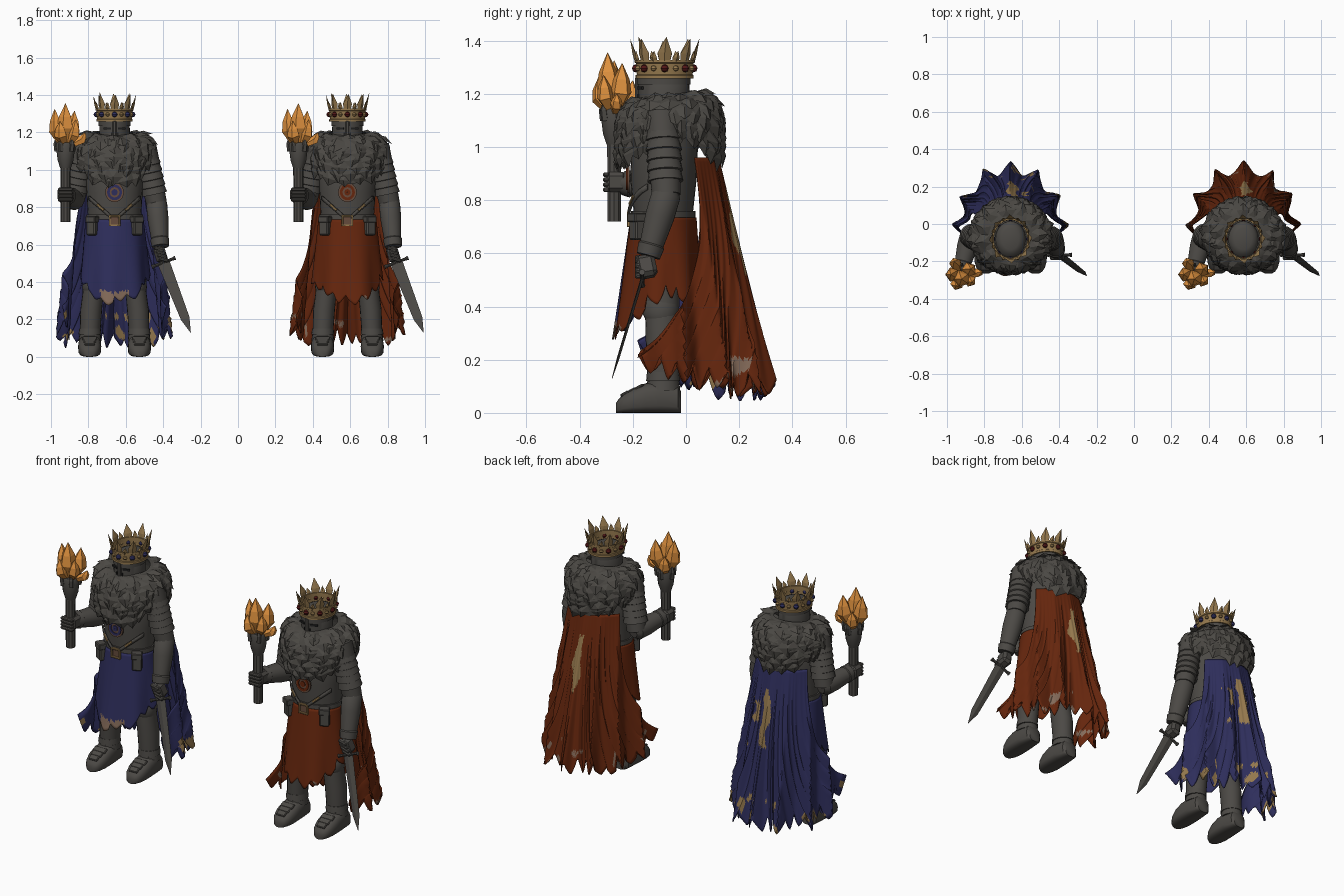
import bpy, bmesh, math, random
from math import sin, cos, pi, radians
from mathutils import Vector as V, noise

if "Cube" in bpy.data.objects:
    bpy.data.objects.remove(bpy.data.objects["Cube"])

def mat(name, r, g, b):
    m = bpy.data.materials.new(name)
    m.diffuse_color = (r, g, b, 1)
    m.use_nodes = True
    m.node_tree.nodes["Principled BSDF"].inputs["Base Color"].default_value = m.diffuse_color
    return m

METAL = mat("dark_metal", 0.072, 0.067, 0.060)
FUR = mat("grey_fur", 0.070, 0.065, 0.057)
BLUE = mat("blue_cloth", 0.027, 0.027, 0.105)
RED = mat("red_cloth", 0.130, 0.019, 0.004)
GOLD = mat("old_gold", 0.30, 0.19, 0.075)
FLAME = mat("flame_orange", 0.75, 0.29, 0.05)
WORN = mat("worn_cloth", 0.23, 0.145, 0.10)
SLIT = mat("black_slit", 0.015, 0.015, 0.015)
GEM = mat("dark_red_gem", 0.08, 0.008, 0.008)
LEATHER = mat("brown_leather", 0.13, 0.07, 0.045)
ORIGIN = V((0, 0, 0))

def make(name, verts, faces, mats, idx=None, solid=0, angle=35):
    me = bpy.data.meshes.new(name)
    me.from_pydata([tuple(v) for v in verts], [], faces)
    for m in (mats if isinstance(mats, list) else [mats]):
        me.materials.append(m)
    if idx:
        me.polygons.foreach_set("material_index", idx)
    bm = bmesh.new()
    bm.from_mesh(me)
    bmesh.ops.recalc_face_normals(bm, faces=bm.faces)
    bm.to_mesh(me)
    bm.free()
    if angle:
        me.polygons.foreach_set("use_smooth", [True] * len(me.polygons))
        me.set_sharp_from_angle(angle=radians(angle))
    o = bpy.data.objects.new(name, me)
    o.location = ORIGIN
    bpy.context.collection.objects.link(o)
    if solid:
        s = o.modifiers.new("thickness", 'SOLIDIFY')
        s.thickness = solid
        s.offset = 0
    return o

def rings(name, rs, m, cap=True, **k):
    n = len(rs[0])
    f = [(i*n+j, i*n+(j+1) % n, (i+1)*n+(j+1) % n, (i+1)*n+j) for i in range(len(rs)-1) for j in range(n)]
    if cap:
        f += [tuple(range(n)), tuple(range((len(rs)-1)*n, len(rs)*n))]
    return make(name, [v for r in rs for v in r], f, m, **k)

def loft(name, secs, m, n=28, **k):  # secs: z, cx, cy, rx, ry
    return rings(name, [[V((cx+rx*cos(2*pi*j/n), cy+ry*sin(2*pi*j/n), z)) for j in range(n)]
                        for z, cx, cy, rx, ry in secs], m, **k)

def tube(name, pts, radii, m, n=14, **k):
    pts = [V(p) for p in pts]
    out = []
    for i, p in enumerate(pts):
        d = (pts[min(i+1, len(pts)-1)] - pts[max(i-1, 0)]).normalized()
        a = d.cross(V((0, 1, 0)) if abs(d.y) < .8 else V((1, 0, 0))).normalized()
        b = d.cross(a)
        out.append([p + radii[i]*(a*cos(2*pi*j/n) + b*sin(2*pi*j/n)) for j in range(n)])
    return rings(name, out, m, **k)

def box(name, c, size, m, rot=(0, 0, 0), bevel=.006):
    h = [s/2 for s in size]
    vs = [(x*h[0], y*h[1], z*h[2]) for x in (-1, 1) for y in (-1, 1) for z in (-1, 1)]
    o = make(name, vs, [(0, 1, 3, 2), (4, 6, 7, 5), (0, 4, 5, 1), (2, 3, 7, 6), (0, 2, 6, 4), (1, 5, 7, 3)], m, angle=0)
    o.location = ORIGIN + V(c)
    o.rotation_euler = rot
    if bevel:
        o.modifiers.new("bevel", 'BEVEL').width = bevel
    return o

def interp(t, keys):
    for (a, x), (b, y) in zip(keys, keys[1:]):
        if t <= b:
            return x + (y-x)*(t-a)/(b-a)
    return keys[-1][1]

def jag(u, teeth, seed):  # torn hem: uneven pointed teeth, 0 at the tip, 1 in the notch
    q = u*teeth + .5*noise.noise(V((u*5, seed, 0)))
    k = math.floor(q)
    f = q - k
    return abs(2*f-1)**1.3 * (.3+.7*random.Random(k*31+seed).random()) + .5*random.Random(k*7+seed+3).random()

def sheet(name, fn, nu, nv, mats, rule):
    vs = [fn(-1+2*i/nu, j/nv) for i in range(nu+1) for j in range(nv+1)]
    f = [(i*(nv+1)+j, (i+1)*(nv+1)+j, (i+1)*(nv+1)+j+1, i*(nv+1)+j+1) for i in range(nu) for j in range(nv)]
    idx = [rule(sum((vs[k] for k in q), V())/4) for q in f]
    return make(name, vs, f, mats, idx=idx, solid=.005, angle=40)

def mantle_pt(th, t):
    bottom = 1.06 - .125*abs(sin(th))**1.5
    r = interp(t, [(0, .48), (.2, .74), (.45, .95), (.75, 1), (1, .97)])
    g = interp(t, [(0, -.02), (.2, .02), (.45, .27), (.75, .65), (1, 1)])
    return V((.208*r*cos(th), -.062+.20*r*sin(th), 1.195+.012*sin(th)-(1.195-bottom)*g))

def figure(cx, cloth, tag, seed):
    global ORIGIN
    ORIGIN = V((cx, 0, 0))
    rnd = random.Random(seed)
    N = lambda s: tag + "_" + s
    # body, helmet and collar
    loft(N("torso"), [(.62, 0, -.085, .14, .11), (.76, 0, -.085, .143, .112), (.88, 0, -.085, .15, .125),
                      (1.0, 0, -.08, .16, .125), (1.12, 0, -.08, .13, .11)], METAL)
    loft(N("belt"), [(.71, 0, -.085, .151, .121), (.76, 0, -.085, .151, .121)], METAL)
    loft(N("helmet"), [(1.10, 0, -.085, .085, .09), (1.16, 0, -.085, .083, .095), (1.27, 0, -.082, .08, .097),
                       (1.29, 0, -.08, .066, .082), (1.30, 0, -.08, .045, .058)], METAL)
    loft(N("helmet_rim"), [(1.235, 0, -.084, .086, .10), (1.262, 0, -.084, .086, .10)], METAL)
    box(N("face_ridge"), (0, -.181, 1.205), (.022, .02, .12), METAL)
    for s in (-1, 1):
        box(N("eye_slit"), (s*.038, -.171, 1.222), (.042, .008, .011), SLIT, (0, 0, s*.35), 0)
        box(N("cheek_slit"), (s*.017, -.179, 1.17), (.006, .008, .06), SLIT, bevel=0)
    # crown
    C = V((0, -.08, 0))
    cp = lambda a, r, z: C + V((r*.90*cos(a), r*1.01*sin(a), z))
    n = 48
    prof = [(.099, 1.258), (.108, 1.258), (.108, 1.270), (.104, 1.273), (.107, 1.315), (.112, 1.318), (.112, 1.328), (.10, 1.328), (.099, 1.258)]
    rings(N("crown_band"), [[cp(2*pi*j/n, r, z) for j in range(n)] for r, z in prof], GOLD, cap=False)
    vs, fs = [], []
    for i in range(16):
        a = -pi/2 + 2*pi*i/16
        big = i % 2 == 0
        h, w = (.075+.02*rnd.random(), .24) if big else (.04, .13)
        b = len(vs)
        vs += [cp(a-w*.8, .106, 1.322), cp(a+w*.8, .106, 1.322), cp(a-w, .112, 1.322+h*.35), cp(a+w, .112, 1.322+h*.35),
               cp(a, .12, 1.322+h*.35), cp(a+.05, .108+h*.25, 1.322+h), cp(a, .112, 1.322), cp(a, .106, 1.322+h*.35)]
        fs += [tuple(b+k for k in q) for q in ((0, 6, 4, 2), (6, 1, 3, 4), (2, 4, 5), (4, 3, 5), (0, 2, 7), (1, 7, 3), (0, 7, 1), (2, 5, 7), (3, 7, 5))]
    make(N("crown_points"), vs, fs, GOLD, angle=0)
    for i in range(16):
        p = cp(-pi/2+2*pi*i/16, .108, 1.296)
        r = .015 if i % 2 == 0 else .011
        loft(N("crown_gem"), [(p.z+r*sin(t), p.x, p.y, r*cos(t)+1e-4, r*cos(t)+1e-4) for t in (-1.5, -.8, 0, .8, 1.5)],
             (cloth if cloth is BLUE else GEM) if i % 2 == 0 else GOLD, n=10)
    # fur mantle: shell plus rows of broad overlapping tufts
    rings(N("mantle_shell"), [[mantle_pt(2*pi*j/40, t/12) for j in range(40)] for t in range(13)], FUR, cap=False)
    vs, fs = [], []
    for row in range(9):
        t = .02 + row*.102
        cnt = 11 + row
        for i in range(cnt):
            th = 2*pi*(i+.5*(row % 2)+rnd.uniform(-.25, .25))/cnt
            tt = max(t + rnd.uniform(-.03, .03), 0)
            p = mantle_pt(th, tt)
            s = (mantle_pt(th+.05, tt)-mantle_pt(th-.05, tt)).normalized()
            d = (mantle_pt(th, min(tt+.2, 1))-mantle_pt(th, tt-.03)).normalized()
            o = s.cross(d).normalized()
            if o.dot(p-V((0, -.06, 1.0))) < 0:
                o = -o
            L, w = rnd.uniform(.07, .105), rnd.uniform(.036, .054)
            d = (d + s*rnd.uniform(-.35, .35)).normalized()
            b = len(vs)
            vs += [p-o*.004-s*w*.6, p-o*.004+s*w*.6, p+d*L*.5-s*w-o*.002, p+d*L*.5+s*w-o*.002, p+d*L*.5+o*.017, p+d*L+o*.004]
            fs += [tuple(b+k for k in q) for q in ((0, 1, 4), (0, 4, 2), (1, 3, 4), (2, 4, 5), (4, 3, 5), (2, 5, 3, 1, 0))]
    make(N("fur_tufts"), vs, fs, FUR, angle=0)
    # legs, greaves and boots
    for s in (-1, 1):
        loft(N("leg"), [(.70, s*.085, -.085, .07, .075), (.45, s*.105, -.09, .060, .066), (.34, s*.115, -.09, .056, .063),
                        (.25, s*.125, -.085, .058, .066), (.10, s*.132, -.085, .054, .058)], METAL, n=20)
        loft(N("knee_guard"), [(.425, s*.108, -.094, .054, .06), (.41, s*.108, -.094, .062, .068), (.37, s*.112, -.094, .061, .068),
                               (.355, s*.114, -.094, .055, .06)], METAL, n=20)
        for k in range(2):
            z = .085 + k*.035
            loft(N("ankle_band"), [(z, s*.132, -.086, .061, .064), (z+.033, s*.131, -.086, .057, .061)], METAL, n=20)
        rs = []
        for y, h, w in ((-.018, .08, .035), (-.03, .10, .05), (-.10, .12, .06), (-.15, .112, .062), (-.20, .092, .06), (-.235, .07, .05), (-.255, .05, .036), (-.264, .036, .02)):
            q = lambda c, e: math.copysign(abs(c)**e, c)
            rs.append([V((s*.133+w*q(cos(2*pi*j/20), .7), y, h/2+h/2*q(sin(2*pi*j/20), .5 if j > 10 else .85))) for j in range(20)])
        rings(N("boot"), rs, METAL)
        for k in range(3):
            box(N("toe_plate"), (s*.133, -.175-.028*k, .098-.013*k), (.08-.012*k, .035, .012), METAL, (.5, 0, 0), .004)
    # arms with layered shoulder lames
    for s, el, wr in ((1, (.225, -.075, .82), (.245, -.142, .59)), (-1, (-.215, -.06, .84), (-.262, -.235, .865))):
        side = "sword" if s > 0 else "torch"
        sh = V((s*.158, -.09, 1.13))
        e, w = V(el), V(wr)
        tube(N(side + "_upper_arm"), [sh, sh.lerp(e, .5), e], [.065, .062, .055], METAL)
        tube(N(side + "_forearm"), [e+(e-w)*.15, e, e.lerp(w, .35), w], [.035, .056, .056, .042], METAL)
        tube(N(side + "_cuff"), [e.lerp(w, .8), e.lerp(w, .83), w], [.045, .051, .046], METAL)
        pts, rad = [], []
        for k in range(5):
            pts += [sh.lerp(e, .22+k*.125), sh.lerp(e, .335+k*.125)]
            rad += [.061, .068]
        tube(N(side + "_arm_lames"), pts, rad, METAL, n=16, angle=25)
    # sword and its hand
    g, tip = V((.262, -.165, .505)), V((.407, -.278, .13))
    d = (tip-g).normalized()
    w = V((.93, 0, .37))
    w = (w-d*w.dot(d)).normalized()
    o = d.cross(w)
    rs = [[p+w*h, p+o*t, p-w*h, p-o*t] for p, h, t in ((g, .033, .006), (g.lerp(tip, .8), .024, .005), (tip, .001, .001))]
    rings(N("sword_blade"), rs, METAL, angle=0)
    tube(N("sword_guard"), [g-w*.068, g-w*.05, g+w*.05, g+w*.068], [.012, .008, .008, .012], METAL, n=8)
    tube(N("sword_grip"), [g, g-d*.11, g-d*.115, g-d*.135], [.011, .011, .019, .014], METAL, n=10)
    box(N("sword_fist"), (.245, -.15, .55), (.062, .075, .085), METAL, (.2, -.3, 0), .015)
    for k in range(4):
        box(N("sword_finger"), (.238+k*.008, -.180, .578-k*.019), (.055, .024, .018), METAL, (.2, .3, 0), .005)
    # torch, its hand and faceted flame
    T = V((-.262, -.27, 0))
    loft(N("torch_shaft"), [(.72, T.x, T.y, .026, .026), (1.03, T.x, T.y, .028, .028)], METAL, n=10)
    loft(N("torch_cup"), [(1.01, T.x, T.y, .029, .029), (1.05, T.x, T.y, .042, .042), (1.13, T.x, T.y, .052, .052), (1.145, T.x, T.y, .046, .046)], METAL, n=12)
    for i in range(5):
        a = i*pi*.4+.4
        tube(N("cup_prong"), [T+V((.045*cos(a), .045*sin(a), 1.10)), T+V((.052*cos(a), .052*sin(a), 1.14)), T+V((.05*cos(a), .05*sin(a), 1.18))], [.016, .014, .002], METAL, n=5, angle=0)
    box(N("torch_fist"), (T.x, T.y+.008, .868), (.088, .08, .075), METAL, bevel=.015)
    for k in range(4):
        box(N("torch_finger"), (T.x, T.y-.03, .839+k*.019), (.08, .024, .017), METAL, bevel=.005)
    # flame shards: tip x, tip y, tip z, girth
    for x, y, z, r in ((0, -.025, 1.355, .048), (-.058, .0, 1.325, .040), (.048, .03, 1.315, .042), (-.03, -.06, 1.26, .036),
                       (.055, -.04, 1.27, .034), (.105, .01, 1.20, .024), (-.04, .07, 1.25, .034)):
        b = T+V((x*.3, y*.3, 1.13))
        e = T+V((x, y, z))
        out = V((x, y, 0))*.25
        tube(N("flame_shard"), [b, b.lerp(e, .42)+out, b.lerp(e, .68)+out*.6, e], [.014, r, r*.75, .001], FLAME, n=5, angle=0)
    # waist skirt with torn hem, longer in front
    def skirt(u, v):
        a = u*pi
        front = (1+cos(a))/2
        zb = .45 - .15*front**3 + .065*(jag(u, 8, seed)-.5)
        z = .735 + (zb-.735)*v
        k = (.735-z)
        rip = 1 + .04*v*sin(a*7+seed)
        return V((sin(a)*(.153+.10*k)*rip, -.085-cos(a)*(.122+.14*k*(.35+.65*front))*rip, z))
    def skirt_worn(c):
        nz = noise.noise(c*16+V((seed, 0, 0)))
        if cloth is BLUE and c.y < -.1 and abs(c.x) < .075 and c.z < .355+.02*nz:
            return 1
        return 1 if c.y < -.1 and c.z < .34 and nz > .35 else 0
    sheet(N("skirt"), skirt, 150, 26, [cloth, WORN], skirt_worn)
    # long pleated cape with torn hem and gold patches
    def cape(u, v):
        a = u*radians(60+55*v**2.6)
        zb = .035 + .13*u**4 + .10*jag(u, 10, seed+5)
        z = .96 + (zb-.96)*v
        w = a*6.2 + .6*noise.noise(V((a*1.5, seed, v)))
        rip = 1 + (.02+.19*v)*((1-abs(sin(w)))-.45) + .008*v*sin(a*23+seed+v*2)
        rx, ry, cy = .19+.09*v, .18+.15*v, -.06+.03*v
        return V((sin(a)*rx*rip, cy+cos(a)*ry*rip, z))
    def cape_worn(c):
        nz = noise.noise(V((c.x*22, c.y*9, c.z*14+seed)))
        if .52 < c.z < .83 and abs(c.x-.01)+.03*nz < .024:
            return 1
        if cloth is BLUE and .5 < c.z < .75 and abs(c.x-.09) < .03 and nz > .2:
            return 1
        if c.z < .23 and nz > (.3 if cloth is BLUE else .36):
            return 1 if cloth is BLUE else 2
        return 0
    sheet(N("cape"), cape, 180, 50, [cloth, GOLD, WORN], cape_worn)
    # belt buckle, pouches, straps, chest emblem
    fy = lambda x, e: -.085 - (.122+e)*math.sqrt(max(0, 1-(x/.152)**2))
    for x, z, sx, sz in ((0, .754, .06, .010), (0, .704, .06, .010), (-.026, .729, .010, .06), (.026, .729, .010, .06)):
        box(N("buckle"), (x, -.215, z), (sx, .014, sz), GOLD, bevel=.002)
    box(N("buckle_plate"), (0, -.21, .729), (.045, .008, .045), LEATHER, bevel=0)
    for s in (-1, 1):
        box(N("pouch"), (s*.118, -.182, .70), (.055, .045, .10), METAL, (0, 0, s*.55))
        box(N("pouch_flap"), (s*.119, -.186, .735), (.060, .048, .035), METAL, (0, 0, s*.55), .004)
        vs = []
        for i in range(9):
            x, z = .135-.115*i/8, .85 - .10*i/8
            vs += [V((s*x, fy(x, .010), z+.011)), V((s*x, fy(x, .010), z-.011))]
        make(N("chest_strap"), vs, [(2*i, 2*i+1, 2*i+3, 2*i+2) for i in range(8)], METAL, solid=.008)
        box(N("strap_clasp"), (s*.075, fy(.075, .016), .800), (.05, .008, .012), GOLD, (0, s*-.7, s*.4), .002)
    disc = lambda nm, r0, r1, y, m, x=0, z=.88: rings(N(nm), [[V((x+r*cos(2*pi*j/20), y+dy, z+r*1.05*sin(2*pi*j/20))) for j in range(20)]
                                                  for r, dy in ((r0, 0), (r1, 0), (r1, .008), (r0, .008), (r0, 0))], m, cap=False)
    disc("emblem_backing", .001, .050, -.220, LEATHER)
    disc("emblem_ring", .026, .040, -.225, cloth)
    disc("emblem_center", .001, .016, -.225, cloth)

figure(-.66, BLUE, "blue_knight", 3)
figure(.585, RED, "red_knight", 11)
